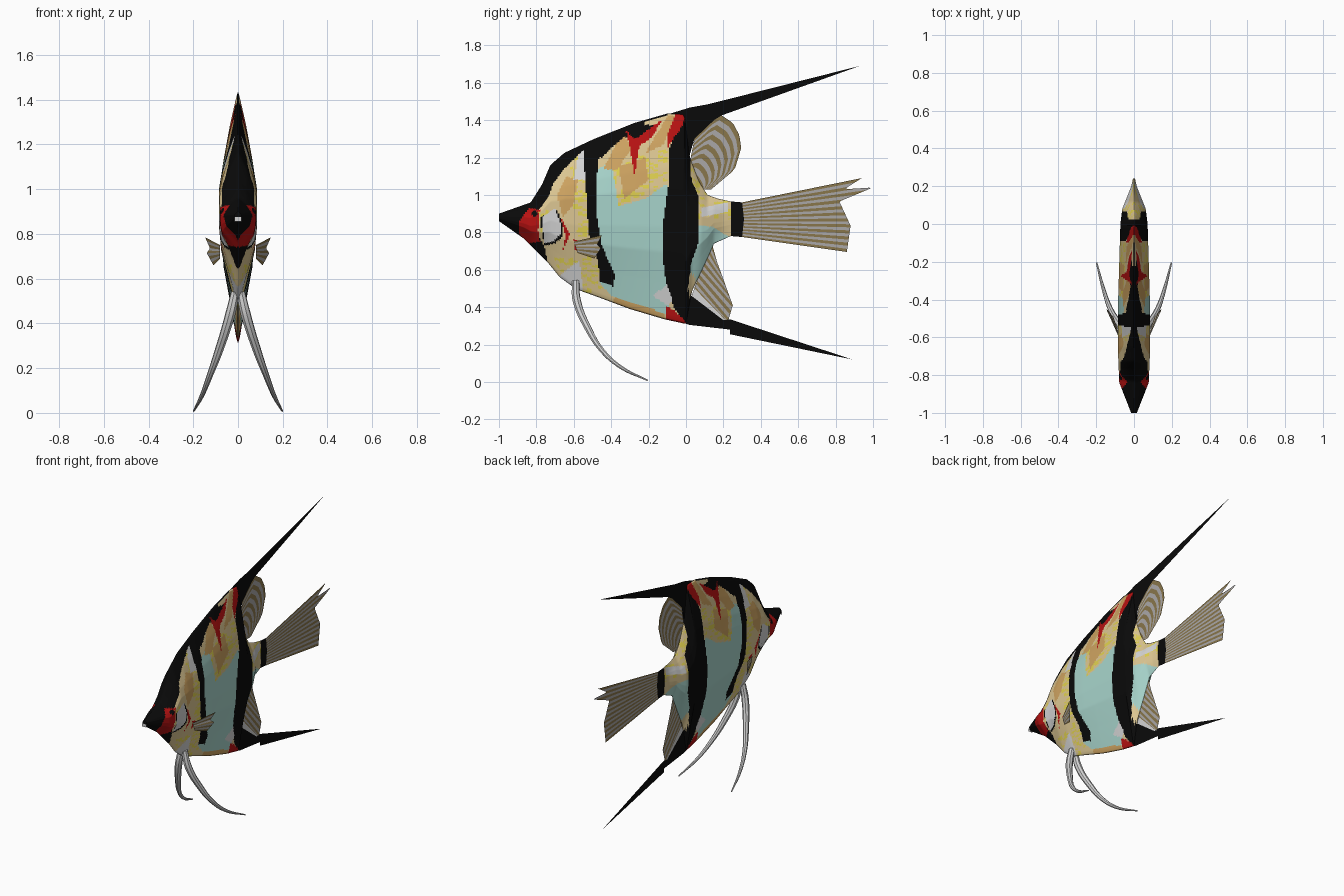
import bpy
import random

random.seed(4)
if "Cube" in bpy.data.objects:
    bpy.data.objects.remove(bpy.data.objects["Cube"])

# Flat colours
COLOURS = {
    "black": (.003, .003, .003), "cream": (.72, .57, .29), "aqua": (.39, .66, .60),
    "red": (.48, .006, .006), "orange": (.62, .37, .12), "yellow": (.75, .64, .08),
    "pale_grey": (.66, .66, .66), "fin_grey": (.40, .39, .39), "fin_brown": (.25, .18, .07),
}
NAMES = list(COLOURS)
MATERIALS = []
for name, rgb in COLOURS.items():
    mat = bpy.data.materials.new(name)
    mat.use_nodes = True
    mat.diffuse_color = (*rgb, 1)
    shader = mat.node_tree.nodes["Principled BSDF"]
    shader.inputs["Base Color"].default_value = (*rgb, 1)
    shader.inputs["Roughness"].default_value = .8
    MATERIALS.append(mat)


def at(curve, key):
    """Interpolate a list of (key, values...) tuples."""
    for p, q in zip(curve, curve[1:]):
        if key <= q[0]:
            f = max(0, (key - p[0]) / (q[0] - p[0]))
            return [a + (b - a) * f for a, b in zip(p[1:], q[1:])]
    return list(curve[-1][1:])


def make(name, verts, faces, colours):
    """Make a mesh object with one colour name per face."""
    mesh = bpy.data.meshes.new(name)
    mesh.from_pydata(verts, [], faces)
    used = sorted(set(colours))
    for c in used:
        mesh.materials.append(MATERIALS[NAMES.index(c)])
    for poly, c in zip(mesh.polygons, colours):
        poly.material_index = used.index(c)
    obj = bpy.data.objects.new(name, mesh)
    bpy.context.collection.objects.link(obj)
    return obj


def smooth(obj):
    bpy.ops.object.select_all(action="DESELECT")
    obj.select_set(True)
    bpy.context.view_layer.objects.active = obj
    bpy.ops.object.shade_smooth_by_angle()


def plate(name, outline, colour):
    """Flat sheet on the centre plane."""
    return make(name, [(0, y, z) for y, z in outline], [range(len(outline))], [colour])


def striped_fin(name, a, b, ni, nj, colour_rule, side=1):
    """Sheet spanning two edge curves, coloured by its grid position."""
    verts, faces, colours = [], [], []
    for i in range(ni + 1):
        p, q = at(a, i / ni), at(b, i / ni)
        for j in range(nj + 1):
            v = [m + (n - m) * j / nj for m, n in zip(p, q)]
            v = v if len(v) == 3 else [0] + v
            verts.append((v[0] * side, v[1], v[2]))
    for i in range(ni):
        for j in range(nj):
            k = i * (nj + 1) + j
            faces.append((k, k + 1, k + nj + 2, k + nj + 1))
            colours.append(colour_rule(i, j))
    return make(name, verts, faces, colours)


# Markings on the flanks, later ones lie over earlier ones
REGIONS = []


def paint(colour, *points):
    REGIONS.append((colour, points))


def inside(y, z, pts):
    hit = False
    for (y1, z1), (y2, z2) in zip(pts, pts[1:] + pts[:1]):
        if (z1 > z) != (z2 > z) and y < (y2 - y1) * (z - z1) / (z2 - z1) + y1:
            hit = not hit
    return hit


DASHES = {}


def colour_at(y, z):
    result = "cream"
    for colour, pts in REGIONS:
        if inside(y, z, pts):
            result = colour
    if result == "speckle":
        cell = (int(y * 40), int(z * 80))
        if cell not in DASHES:
            DASHES[cell] = random.choice(["yellow", "cream", "cream"])
        result = DASHES[cell]
    return result


# Warm patches and speckles
paint("speckle", (-.62, 1.2), (-.5, 1.2), (-.5, .7), (-.57, .7), (-.6, .9))
paint("speckle", (-.73, .66), (-.48, .7), (-.4, .5), (-.55, .46))
paint("speckle", (.02, 1.15), (.25, 1), (.25, .87), (.04, .87))
paint("orange", (-.69, 1), (-.64, 1.1), (-.58, 1.08), (-.6, .95), (-.66, .88))
# Centre flank
paint("aqua", (-.5, 1.12), (-.37, 1.2), (-.36, .95), (-.22, .99), (-.1, 1.08),
      (-.09, .36), (-.25, .39), (-.4, .46), (-.46, .53))
paint("speckle", (-.4, 1.18), (-.1, 1.25), (-.1, 1.06), (-.22, .98), (-.36, .94))
paint("orange", (-.44, 1.14), (-.34, 1.34), (-.29, 1.25), (-.37, 1.13))
paint("orange", (-.36, 1.15), (-.22, 1.2), (-.2, 1.08), (-.33, .98))
paint("orange", (-.22, 1.22), (-.1, 1.42), (-.06, 1.42), (-.12, 1.27))
paint("orange", (-.38, .45), (-.12, .37), (-.1, .3), (-.42, .38))
paint("pale_grey", (-.6, 1.08), (-.58, 1.2), (-.55, 1.26), (-.53, 1.08))
paint("pale_grey", (.08, .93), (.22, .96), (.22, .91), (.08, .88))
paint("aqua", (.05, .84), (.14, .83), (.24, .77), (.14, .72), (.08, .5), (.02, .6))
# Head and back
paint("black", (-1.1, .95), (-1.1, .8), (-.74, .6), (-.75, .7), (-.79, .79), (-.8, .9),
      (-.73, 1), (-.71, 1.06), (-.65, 1.14), (-.55, 1.24), (-.45, 1.2), (-.4, 1.25),
      (-.33, 1.31), (-.2, 1.3), (-.16, 1.37), (-.24, 1.38), (-.1, 1.43), (-.1, 1.6),
      (-.8, 1.5))
paint("red", (-.89, .86), (-.84, .93), (-.78, .92), (-.79, .81), (-.78, .75),
      (-.85, .74), (-.89, .79))
paint("black", (-.83, .9), (-.81, .92), (-.79, .9), (-.81, .88))
paint("speckle", (-.79, .91), (-.74, .92), (-.72, .84), (-.77, .78))
# Gill cover
paint("black", (-.76, .73), (-.7, .74), (-.66, .78), (-.66, .84), (-.69, .92), (-.78, .88))
paint("pale_grey", (-.76, .74), (-.71, .75), (-.67, .79), (-.67, .84), (-.7, .93), (-.77, .88))
paint("red", (-.67, .88), (-.62, .79), (-.66, .7), (-.645, .78))
paint("red", (-.6, .76), (-.56, .75), (-.59, .7))
paint("pale_grey", (-.69, .56), (-.57, .65), (-.55, .48), (-.6, .46))
# Dark bars
paint("black", (-.55, 1.25), (-.46, 1.25), (-.48, 1.08), (-.48, .9), (-.45, .73),
      (-.38, .57), (-.39, .51), (-.46, .54), (-.47, .64), (-.52, .79), (-.53, .97))
paint("black", (-.06, 1.32), (.03, 1.5), (.2, 1.5), (.02, 1.25), (.03, 1.08), (.07, .98),
      (.07, .76), (.03, .64), (.01, .5), (.1, .2), (0, .28), (-.1, .47), (-.12, .63),
      (-.12, .87), (-.09, 1.08), (-.09, 1.24))
# Bright accents
paint("red", (-.1, 1.25), (-.1, 1.32), (-.04, 1.47), (.04, 1.48), (-.04, 1.34))
paint("red", (-.32, 1.34), (-.27, 1.3), (-.13, 1.4), (-.18, 1.31), (-.25, 1.26),
      (-.275, 1.1), (-.3, 1.25))
paint("pale_grey", (-.18, .46), (-.1, .52), (-.07, .44), (-.1, .41))
paint("red", (-.11, .4), (-.07, .39), (.02, .3), (-.11, .3))

# Body: lofted flank, mirrored
TOP = [(-1, .9), (-.83, .96), (-.77, 1.055), (-.725, 1.16), (-.65, 1.225), (-.49, 1.3),
       (-.275, 1.385), (-.1, 1.435), (-.01, 1.43), (.02, 1.2), (.07, 1.07), (.115, 1),
       (.17, .98), (.24, .965)]
BOTTOM = [(-1, .86), (-.865, .765), (-.74, .64), (-.675, .56), (-.585, .495), (-.46, .45),
          (-.3, .39), (-.115, .335), (0, .31), (.03, .48), (.1, .63), (.15, .74), (.24, .78)]
WIDTH = [(-1, .015), (-.84, .078), (-.65, .086), (-.4, .084), (0, .072), (.08, .062),
         (.2, .014), (.24, .006)]
SECTION = [(0, 0), (.02, .1), (.18, .5), (.33, .9), (.45, 1), (.64, 1), (.74, .82),
           (.87, .47), (.98, .1), (1, 0)]
COLS, ROWS = 150, 110
verts, faces, colours = [], [], []
for i in range(COLS + 1):
    y = -1 + 1.24 * i / COLS
    top, low, width = at(TOP, y)[0], at(BOTTOM, y)[0], at(WIDTH, y)[0]
    for j in range(ROWS + 1):
        u = j / ROWS
        verts.append((width * at(SECTION, u)[0], y, low + (top - low) * u))
for i in range(COLS):
    for j in range(ROWS):
        k = i * (ROWS + 1) + j
        f = (k, k + ROWS + 1, k + ROWS + 2, k + 1)
        faces.append(f)
        colours.append(colour_at(*[sum(verts[n][c] for n in f) / 4 for c in (1, 2)]))
last = COLS * (ROWS + 1)
faces += [range(ROWS + 1), range(last + ROWS, last - 1, -1)]
colours += ["black", "black"]
body = make("body", verts, faces, colours)
smooth(body)
body.modifiers.new("Mirror", "MIRROR")

# Mouth
make("mouth", [(-.016, -1.003, .855), (.016, -1.003, .855), (.016, -1.003, .875),
               (-.016, -1.003, .875)], [range(4)], ["pale_grey"])

# Trailing dark fin blades and tail base
plate("dorsal_blade", [(-.1, 1.43), (.02, 1.467), (.12, 1.485), (.93, 1.69), (.19, 1.425),
                       (.15, 1.4), (.045, 1.3), (.01, 1.18), (-.05, 1.3)], "black")
plate("anal_blade", [(-.06, .33), (.02, .305), (.235, .28), (.235, .255), (.89, .12),
                     (.235, .335), (.2, .33), (.03, .46), (-.02, .45)], "black")
plate("tail_base", [(.24, .78), (.3, .775), (.31, .87), (.3, .96), (.24, .965),
                    (.22, .87)], "black")


def bands(step):
    return lambda k: "fin_brown" if k // step % 2 == 0 else "fin_grey"


# Soft striped fins
stripe = bands(3)
striped_fin("tail_fin", [(0, .3, .96), (.5, .31, .87), (1, .3, .775)],
            [(0, .94, 1.09), (.11, .845, 1.03), (.15, 1, 1.04), (.28, .82, .965),
             (.63, .88, .835), (1, .86, .695)], 69, 1, lambda i, j: stripe(i))
arc = bands(1)
striped_fin("dorsal_fin", [(0, .045, 1.3), (.2, .15, 1.4), (.3, .19, 1.425), (.45, .25, 1.385),
                           (.58, .285, 1.32), (.7, .295, 1.25), (.85, .26, 1.135),
                           (1, .135, 1.03)],
            [(0, .01, 1.12), (1, .09, 1.03)], 30, 13, lambda i, j: arc(j))
ray = bands(2)
striped_fin("anal_fin", [(0, .14, .735), (.5, .08, .6), (1, .03, .46)],
            [(0, .165, .645), (.5, .25, .41), (.75, .225, .325), (1, .2, .33)],
            34, 1, lambda i, j: "pale_grey" if i > 28 else ray(i))

# Paired fins and trailing feelers
for label, side in (("left", 1), ("right", -1)):
    striped_fin(label + "_pectoral_fin", [(0, .08, -.6, .75), (1, .08, -.58, .69)],
                [(0, .147, -.45, .785), (.35, .125, -.475, .735), (.55, .14, -.455, .715),
                 (1, .11, -.49, .66)], 18, 1, lambda i, j: ray(i), side)
    curve = bpy.data.curves.new(label + "_feeler", "CURVE")
    curve.dimensions = "3D"
    curve.bevel_depth = 1
    curve.bevel_resolution = 2
    curve.use_fill_caps = True
    path = [(.012, -.59, .54, .02), (.035, -.585, .44, .023), (.085, -.52, .28, .019),
            (.125, -.45, .17, .014), (.16, -.35, .08, .01), (.198, -.205, .008, .004)]
    spline = curve.splines.new("BEZIER")
    spline.bezier_points.add(len(path) - 1)
    for point, (x, y, z, r) in zip(spline.bezier_points, path):
        point.co = (x * side, y, z)
        point.radius = r
        point.handle_left_type = point.handle_right_type = "AUTO"
    curve.materials.append(MATERIALS[NAMES.index("pale_grey")])
    feeler = bpy.data.objects.new(label + "_feeler", curve)
    bpy.context.collection.objects.link(feeler)
    bpy.ops.object.select_all(action="DESELECT")
    feeler.select_set(True)
    bpy.context.view_layer.objects.active = feeler
    bpy.ops.object.convert(target="MESH")
    smooth(bpy.context.view_layer.objects.active)
